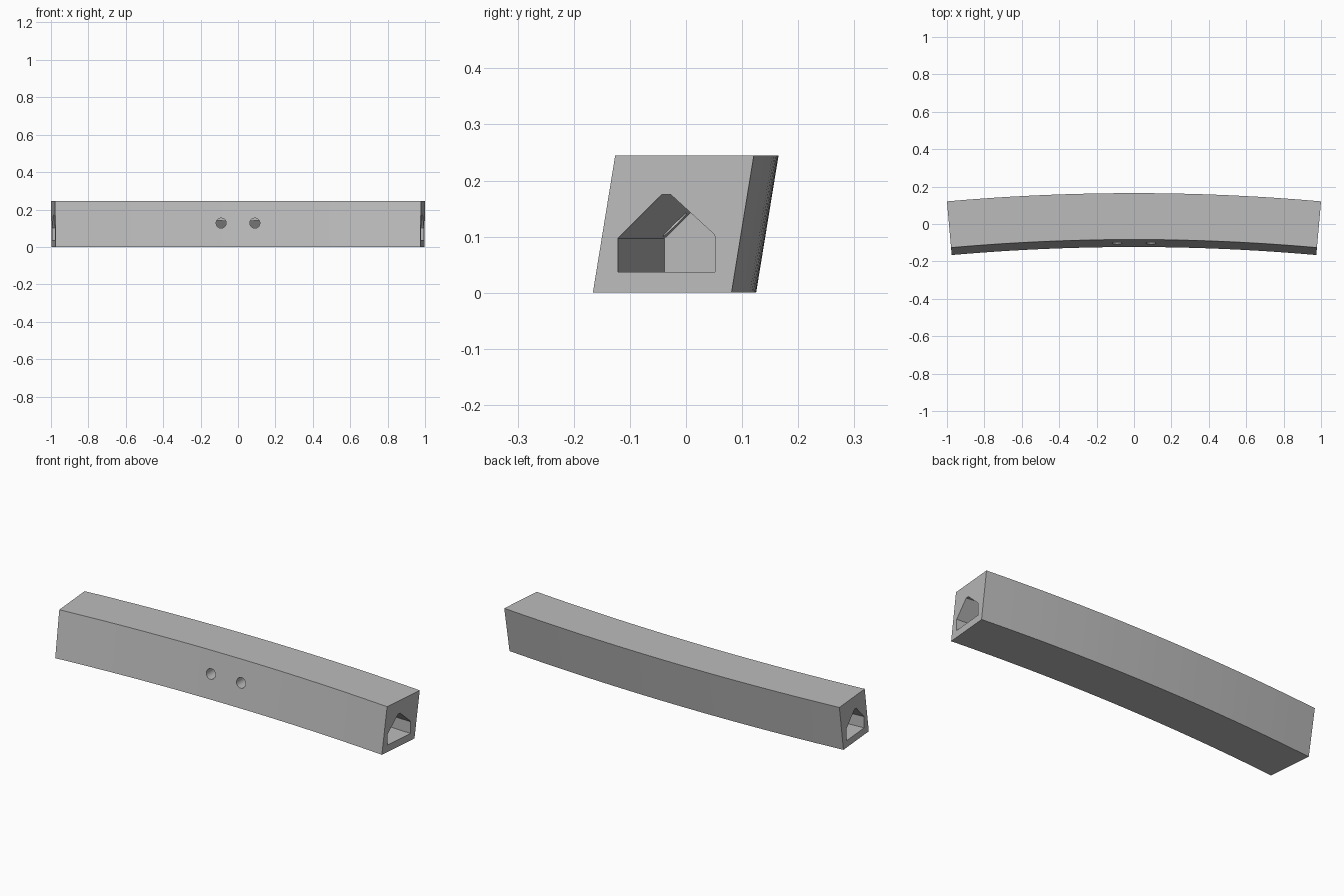
import bpy, bmesh, math

if "Cube" in bpy.data.objects:
    bpy.data.objects.remove(bpy.data.objects["Cube"])

# shared measurements
R = 11.36                      # radius of the outer top edge
CY = 0.165 - R                 # centre of the bend
HALF = math.asin(1 / R)        # half of the bend angle
H, LEAN, DEPTH = 0.245, 0.04, 0.248

grey = bpy.data.materials.new("light grey")
grey.diffuse_color = (0.5, 0.5, 0.5, 1)
grey.use_nodes = True
grey.node_tree.nodes["Principled BSDF"].inputs["Base Color"].default_value = grey.diffuse_color


def loft(name, sections):
    """Solid skinned through equal-length closed sections."""
    bm = bmesh.new()
    rings = [[bm.verts.new(p) for p in s] for s in sections]
    n = len(rings[0])
    for a, b in zip(rings, rings[1:]):
        for i in range(n):
            j = (i + 1) % n
            bm.faces.new((a[i], a[j], b[j], b[i]))
    bm.faces.new(rings[0])
    bm.faces.new(rings[-1])
    bmesh.ops.recalc_face_normals(bm, faces=bm.faces)
    me = bpy.data.meshes.new(name)
    bm.to_mesh(me)
    bm.free()
    me.materials.append(grey)
    ob = bpy.data.objects.new(name, me)
    bpy.context.collection.objects.link(ob)
    return ob


def cut(target, cutter):
    mod = target.modifiers.new(cutter.name, 'BOOLEAN')
    mod.operation = 'DIFFERENCE'
    mod.solver = 'EXACT'
    mod.object = cutter
    cutter.hide_render = True
    cutter.hide_set(True)


# curved bar with a leaning cross-section
profile = [(R - LEAN - DEPTH, 0), (R - LEAN, 0), (R, H), (R - DEPTH, H)]
SEG = 24
bar = loft("curved_bar", [
    [(r * math.sin(a), CY + r * math.cos(a), z) for r, z in profile]
    for a in (HALF * (2 * i / SEG - 1) for i in range(SEG + 1))])


def house(x, side):
    """House-shaped pocket section, drifting back toward the middle."""
    t = (0.985 - x) / 0.965
    front, back = 0.084 * t, 0.04 * t
    pts = [(-0.122 + front, 0.037), (0.052 + back, 0.037), (0.052 + back, 0.1),
           (-0.027 + front, 0.175), (-0.043 + front, 0.175), (-0.122 + front, 0.097)]
    return [(side * x, y, z) for y, z in pts]


for side, label in ((-1, "left"), (1, "right")):
    # deep end pocket
    cut(bar, loft(label + "_pocket_cutter", [house(1.06, side), house(0.02, side)]))
    # round screw hole in the front
    ring = [(side * 0.09 + 0.027 * math.cos(a), 0.127 + 0.027 * math.sin(a))
            for a in (math.tau * i / 24 for i in range(24))]
    cut(bar, loft(label + "_hole_cutter", [[(x, y, z) for x, z in ring] for y in (-0.2, 0.0)]))
